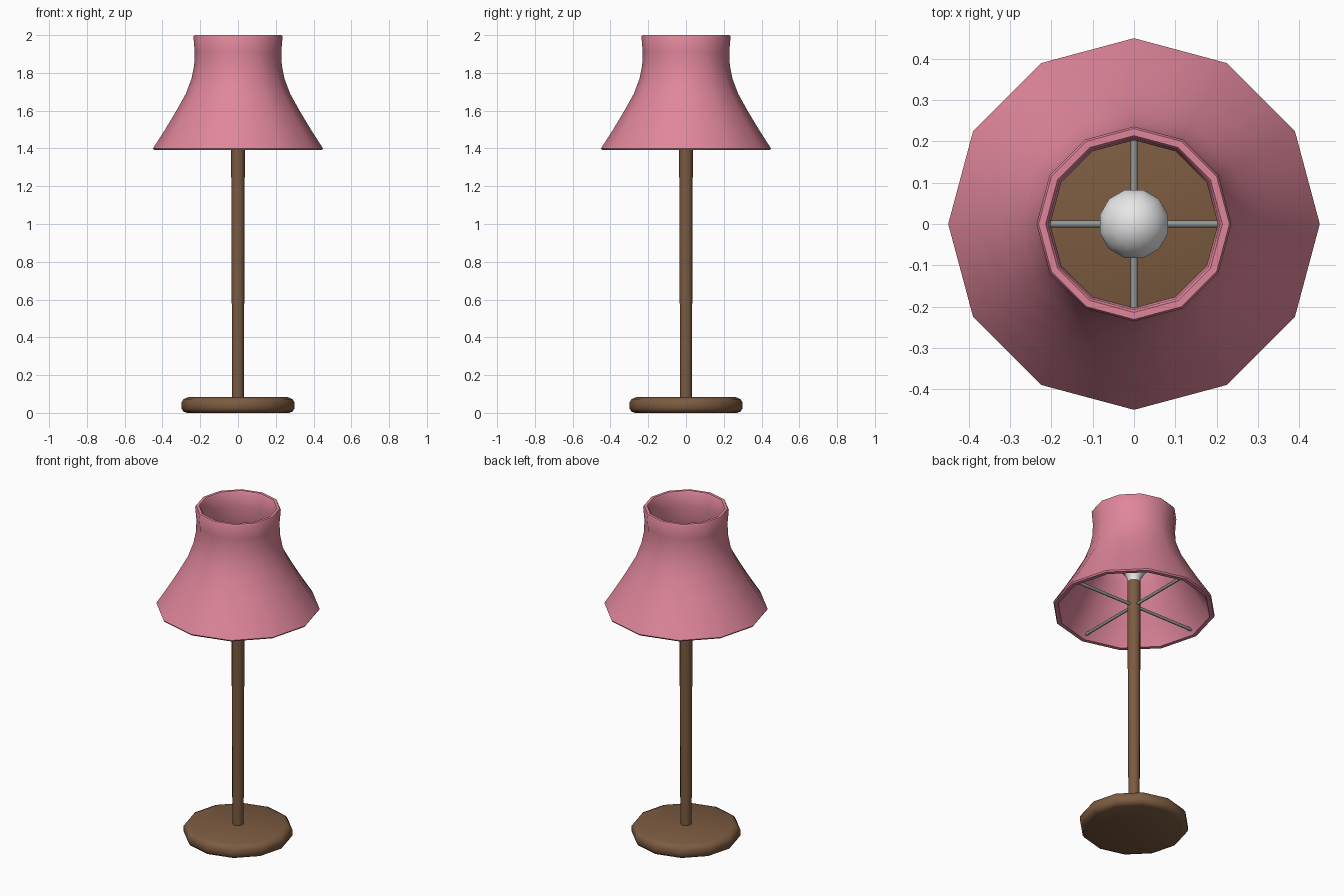
import bpy, bmesh, math
from mathutils import Vector

if "Cube" in bpy.data.objects:
    bpy.data.objects.remove(bpy.data.objects["Cube"])


def material(name, rgb):
    m = bpy.data.materials.new(name)
    m.diffuse_color = (*rgb, 1)
    m.use_nodes = True
    m.node_tree.nodes["Principled BSDF"].inputs["Base Color"].default_value = m.diffuse_color
    return m


PINK = material("pink fabric", (0.74, 0.24, 0.33))
BROWN = material("brown wood", (0.20, 0.105, 0.052))
WHITE = material("white glass", (0.80, 0.80, 0.80))
GREY = material("grey metal", (0.30, 0.31, 0.31))


def lathe(name, profile, mat, sides=12, turn=0.0, closed=False, angle=40):
    """Revolve (radius, z) points around z; open profiles get end caps."""
    bm = bmesh.new()
    rings = []
    for r, z in profile:
        rings.append([bm.verts.new((r * math.cos(turn + math.tau * i / sides),
                                    r * math.sin(turn + math.tau * i / sides), z))
                      for i in range(sides)])
    pairs = list(zip(rings, rings[1:]))
    if closed:
        pairs.append((rings[-1], rings[0]))
    for a, b in pairs:
        for i in range(sides):
            j = (i + 1) % sides
            bm.faces.new((a[i], a[j], b[j], b[i]))
    if not closed:
        bm.faces.new(rings[0][::-1])
        bm.faces.new(rings[-1])
    bmesh.ops.recalc_face_normals(bm, faces=bm.faces)
    mesh = bpy.data.meshes.new(name)
    bm.to_mesh(mesh)
    bm.free()
    mesh.materials.append(mat)
    ob = bpy.data.objects.new(name, mesh)
    bpy.context.collection.objects.link(ob)
    smooth(ob, angle)
    return ob


def smooth(ob, angle):
    bpy.ops.object.select_all(action='DESELECT')
    ob.select_set(True)
    bpy.context.view_layer.objects.active = ob
    bpy.ops.object.shade_smooth_by_angle(angle=math.radians(angle))


# Base disc with softened edges
lathe("base", [(0.27, 0), (0.29, 0.008), (0.30, 0.025), (0.30, 0.055),
               (0.288, 0.073), (0.265, 0.083)], BROWN)

# Slightly widening pole
lathe("pole", [(0.031, 0.07), (0.034, 0.8), (0.037, 1.57)], BROWN)

# Flared shade: outer wall up, then inner wall down
outer = [(0.45, 1.40), (0.386, 1.50), (0.326, 1.60), (0.276, 1.69),
         (0.246, 1.77), (0.232, 1.84), (0.229, 1.91), (0.236, 1.992)]
inner = [(r - 0.026, z) for r, z in reversed(outer[1:-1])]
shade = outer + [(0.231, 2.0), (0.214, 2.0), (0.208, 1.992)] + inner
shade += [(0.418, 1.402), (0.422, 1.392), (0.445, 1.392)]
lathe("shade", shade, PINK, closed=True)

# Bulb: narrow neck swelling to a globe
R, CZ = 0.087, 1.69
globe = [(R * math.cos(math.radians(a)), CZ + R * math.sin(math.radians(a)))
         for a in (-50, -30, -10, 10, 30, 50, 68, 82)]
lathe("bulb", [(0.034, 1.565), (0.038, 1.59)] + globe, WHITE,
      turn=math.radians(15), angle=60)

# Four spokes holding the shade
for k in range(4):
    a = k * math.pi / 2
    d = Vector((math.cos(a), math.sin(a), 0))
    bpy.ops.mesh.primitive_cylinder_add(vertices=8, radius=0.009, depth=0.39,
                                        location=d * 0.215 + Vector((0, 0, 1.42)),
                                        rotation=(0, math.pi / 2, a))
    spoke = bpy.context.object
    spoke.name = f"spoke_{k + 1}"
    spoke.data.materials.append(GREY)
    smooth(spoke, 50)
